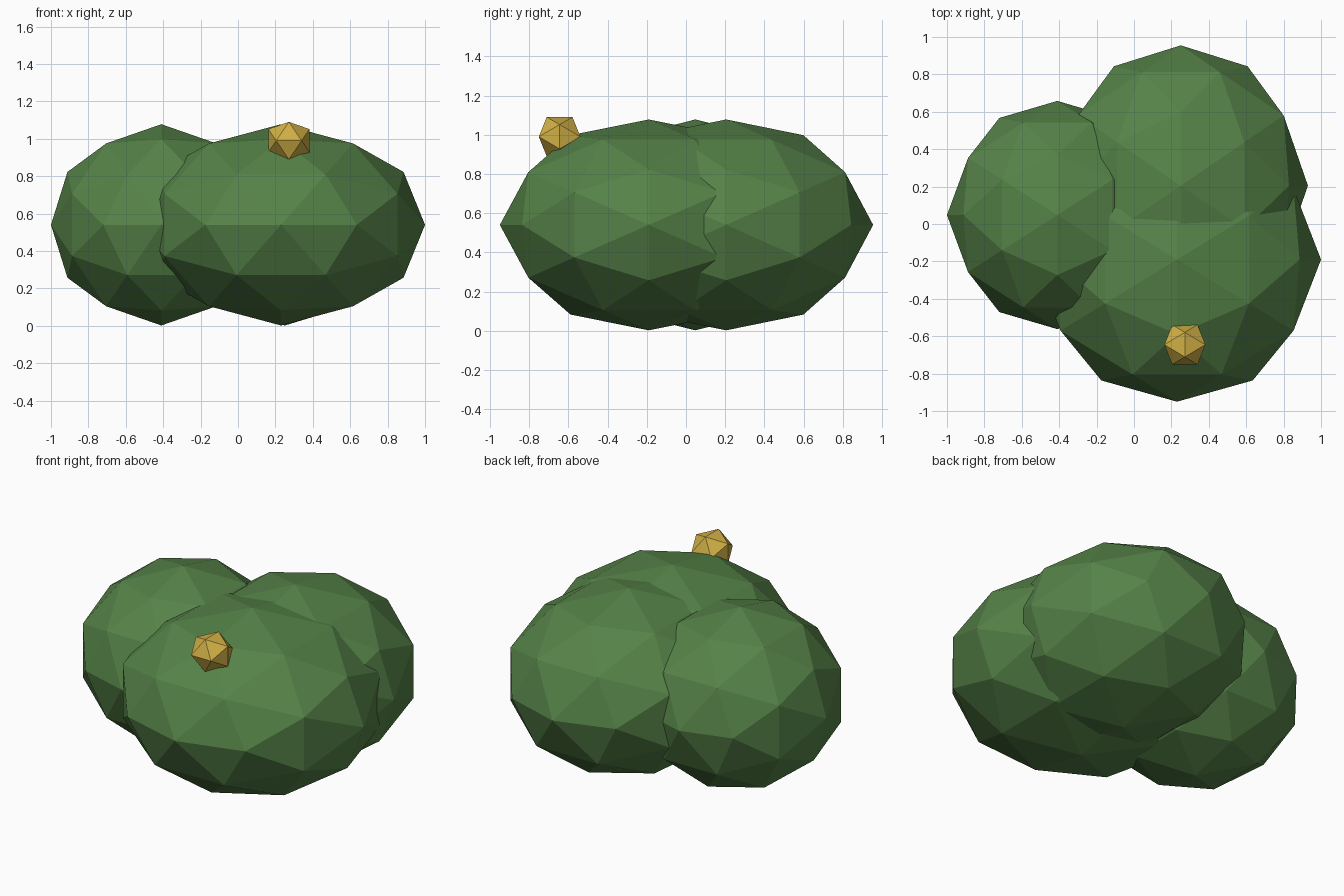
import bpy, bmesh
from mathutils import Vector

if "Cube" in bpy.data.objects:
    bpy.data.objects.remove(bpy.data.objects["Cube"])

PHI = (1 + 5 ** 0.5) / 2


def material(name, rgb):
    m = bpy.data.materials.new(name)
    m.diffuse_color = (*rgb, 1)
    m.use_nodes = True
    m.node_tree.nodes["Principled BSDF"].inputs["Base Color"].default_value = m.diffuse_color
    return m


def ico_points(subdivided):
    # Icosahedron with a two-fold axis along each of x, y and z
    pts = []
    for a in (-1, 1):
        for b in (-PHI, PHI):
            pts += [Vector((a, b, 0)), Vector((0, a, b)), Vector((b, 0, a))]
    if subdivided:
        # Every edge has length 2; add its midpoint
        pts += [(p + q) / 2 for i, p in enumerate(pts) for q in pts[:i]
                if (p - q).length < 2.01]
    return [p.normalized() for p in pts]


def faceted_ball(name, center, radii, mat, subdivided=True):
    bm = bmesh.new()
    for p in ico_points(subdivided):
        bm.verts.new([c * r for c, r in zip(p, radii)])
    bmesh.ops.convex_hull(bm, input=bm.verts[:])
    bmesh.ops.recalc_face_normals(bm, faces=bm.faces[:])
    mesh = bpy.data.meshes.new(name)
    bm.to_mesh(mesh)
    bm.free()
    mesh.materials.append(mat)
    ob = bpy.data.objects.new(name, mesh)
    ob.location = center
    bpy.context.collection.objects.link(ob)
    return ob


green = material("leaf green", (0.092, 0.225, 0.065))
gold = material("gold", (0.63, 0.43, 0.06))

# Three overlapping bush lobes
faceted_ball("front_lobe", (0.23, -0.19, 0.54), (0.77, 0.76, 0.538), green)
faceted_ball("back_lobe", (0.25, 0.205, 0.54), (0.68, 0.75, 0.538), green)
faceted_ball("left_lobe", (-0.41, 0.048, 0.54), (0.59, 0.61, 0.538), green)

# Small berry on the front lobe
faceted_ball("berry", (0.272, -0.645, 0.99), (0.129, 0.125, 0.118), gold, False)
